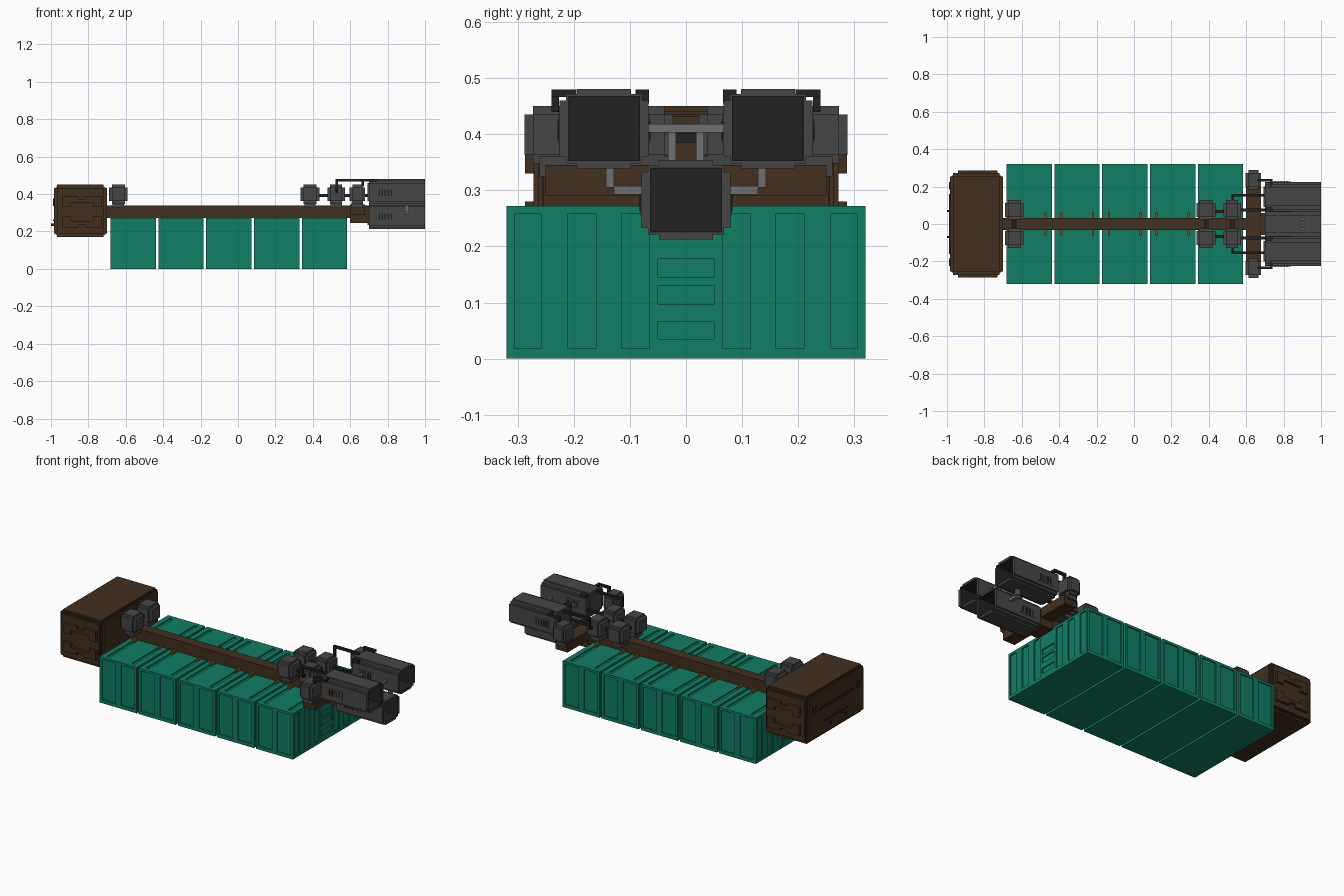
import bpy
import bmesh
from mathutils import Vector

cube = bpy.data.objects.get("Cube")
if cube:
    bpy.data.objects.remove(cube, do_unlink=True)


def material(name, rgb):
    m = bpy.data.materials.new(name)
    m.use_nodes = True
    m.diffuse_color = (*rgb, 1)
    bsdf = m.node_tree.nodes["Principled BSDF"]
    bsdf.inputs["Base Color"].default_value = (*rgb, 1)
    bsdf.inputs["Roughness"].default_value = 0.8
    return m


GREEN = material("cargo green", (0.005, 0.21, 0.13))
BROWN = material("hull brown", (0.055, 0.029, 0.013))
TAN = material("clip tan", (0.22, 0.09, 0.02))
GREY = material("machine grey", (0.062, 0.062, 0.062))
LIGHT = material("strut grey", (0.16, 0.16, 0.16))
BLACK = material("soot black", (0.016, 0.016, 0.016))


def boxes(name, spans, mat):
    """One object made of boxes given as (x0, x1, y0, y1, z0, z1)."""
    bm = bmesh.new()
    for x0, x1, y0, y1, z0, z1 in spans:
        lo, hi = Vector((x0, min(y0, y1), z0)), Vector((x1, max(y0, y1), z1))
        verts = bmesh.ops.create_cube(bm, size=1)["verts"]
        for v in verts:
            v.co = (lo + hi) / 2 + v.co * (hi - lo)
    mesh = bpy.data.meshes.new(name)
    bm.to_mesh(mesh)
    bm.free()
    mesh.materials.append(mat)
    ob = bpy.data.objects.new(name, mesh)
    bpy.context.scene.collection.objects.link(ob)
    return ob


def notched(x0, x1, y0, y1, z0, z1, s):
    """Box whose twelve edges are stepped in by s."""
    y0, y1 = min(y0, y1), max(y0, y1)
    return [(x0, x1, y0 + s, y1 - s, z0 + s, z1 - s),
            (x0 + s, x1 - s, y0, y1, z0 + s, z1 - s),
            (x0 + s, x1 - s, y0 + s, y1 - s, z0, z1)]


# Cargo containers: one box with sunken panels, repeated five times
W, L, H, D = 0.121, 0.32, 0.272, 0.007
cuts = []
for s in (-1, 1):
    for a, b in ((-0.107, -0.017), (0.017, 0.107)):            # long walls
        cuts.append((a, b, s * (L - D), s * (L + 0.02), 0.02, 0.258))
    for x in (-0.08, 0.08):                                    # roof slots
        cuts.append((x - 0.01, x + 0.01, s * 0.03, s * 0.295, H - D, H + 0.02))
    xa, xb = sorted((s * (W - D), s * (W + 0.02)))
    for a, b in ((0.065, 0.115), (0.16, 0.21), (0.258, 0.306)):  # end walls
        for t in (-1, 1):
            cuts.append((xa, xb, t * a, t * b, 0.018, 0.258))
    for a, b in ((0.035, 0.066), (0.097, 0.13), (0.145, 0.178)):
        cuts.append((xa, xb, -0.05, 0.05, a, b))
container = boxes("container_1", [(-W, W, -L, L, 0, H)], GREEN)
cutter = boxes("panel_cutter", cuts, GREEN)
cutter.hide_render = True
mod = container.modifiers.new("panels", "BOOLEAN")
mod.operation, mod.solver, mod.object = "DIFFERENCE", "EXACT", cutter
bpy.context.view_layer.objects.active = container
bpy.ops.object.modifier_apply(modifier=mod.name)
bpy.data.objects.remove(cutter, do_unlink=True)
centres = [-0.56 + 0.2555 * i for i in range(5)]
container.location.x = centres[0]
for i, cx in enumerate(centres[1:], 2):
    copy = bpy.data.objects.new(f"container_{i}", container.data)
    copy.location.x = cx
    bpy.context.scene.collection.objects.link(copy)

# Spine with container clips and the rear cross beam
boxes("spine", [(-0.72, 0.70, -0.031, 0.031, 0.272, 0.338)], BROWN)
boxes("container_clips",
      [(cx + o - 0.006, cx + o + 0.006, -0.065, 0.065, 0.266, 0.284)
       for cx in centres for o in (-0.085, 0.085)], TAN)
boxes("cross_beam", [(0.60, 0.68, -0.25, 0.25, 0.29, 0.345),
                     (0.60, 0.70, -0.06, 0.06, 0.245, 0.335)], BROWN)

# Cabin with raised brackets on both flanks
boxes("cabin", notched(-0.985, -0.70, -0.272, 0.272, 0.17, 0.45, 0.018)
      + notched(-0.976, -0.709, -0.263, 0.263, 0.179, 0.441, 0.006), BROWN)
for side, s in (("left", 1), ("right", -1)):
    ya, yb = s * 0.265, s * 0.287
    brackets = []
    for m in (-1, 1):                       # mirrored about mid height
        for x0, x1, a, b in ((-0.94, -0.895, 0.025, 0.085),
                             (-0.775, -0.73, 0.025, 0.085),
                             (-0.895, -0.855, 0.05, 0.085),
                             (-0.815, -0.775, 0.05, 0.085),
                             (-0.855, -0.815, 0.05, 0.068)):
            z0, z1 = sorted((0.305 + m * a, 0.305 + m * b))
            brackets.append((x0, x1, ya, yb, z0, z1))
    boxes(f"cabin_brackets_{side}", brackets, BROWN)
boxes("cabin_windows", [(-0.989, -0.982, -0.16, 0.16, 0.335, 0.352),
                        (-0.989, -0.982, -0.225, -0.185, 0.335, 0.375),
                        (-0.989, -0.982, 0.185, 0.225, 0.335, 0.375),
                        (-0.989, -0.982, -0.11, 0.11, 0.255, 0.263)], BLACK)
boxes("cabin_prongs", [(-1.0, -0.98, y - 0.006, y + 0.006, 0.23, 0.243)
                       for y in (-0.07, 0.07)], BLACK)

# Stepped pods along the spine and on the ends of the cross beam
pods = [("front", -0.64, 0.05, 0.075), ("middle", 0.385, 0.05, 0.075),
        ("rear", 0.525, 0.047, 0.075), ("outer", 0.638, 0.042, 0.236)]
for label, px, hx, py in pods:
    for side, s in (("left", 1), ("right", -1)):
        boxes(f"{label}_pod_{side}",
              notched(px - hx, px + hx, s * (py - 0.052), s * (py + 0.052),
                      0.348, 0.45, 0.015)
              + [(px - 0.03, px + 0.03, s * (py - 0.045), s * (py + 0.025),
                  0.325, 0.36)], GREY)
boxes("pod_axles", [(px - 0.012, px + 0.012, -0.04, 0.04, 0.385, 0.402)
                    for px in (-0.64, 0.385, 0.525)], BLACK)

# Engines: hollow tubes with raised plates, side vents and a sooty lining
engines = [("left", 0.146, 0.41), ("right", -0.146, 0.41), ("lower", 0, 0.283)]
for label, y, z in engines:
    shell = [(0.70, 0.76, y - 0.068, y + 0.068, z - 0.062, z + 0.062),
             (0.692, 0.71, y - 0.055, y + 0.055, z - 0.048, z + 0.048)]
    lining = [(0.755, 0.765, y - 0.065, y + 0.065, z - 0.059, z + 0.059)]
    vents, frames = [], []
    for s in (-1, 1):
        za, zb = sorted((z + s * 0.058, z + s * 0.062))
        zc, zd = sorted((z + s * 0.061, z + s * 0.071))
        ze, zf = sorted((z + s * 0.056, z + s * 0.0585))
        shell += [(0.70, 1.0, y - 0.068, y + 0.068, za, zb),
                  (0.70, 1.0, y - 0.048, y + 0.048, zc, zd),
                  (0.70, 1.0, y + s * 0.064, y + s * 0.068, z - 0.06, z + 0.06),
                  (0.70, 1.0, y + s * 0.067, y + s * 0.079, z - 0.05, z + 0.05)]
        lining += [(0.76, 0.999, y - 0.064, y + 0.064, ze, zf),
                   (0.76, 0.999, y + s * 0.062, y + s * 0.0645,
                    z - 0.058, z + 0.058)]
        frames.append((0.74, 0.84, y + s * 0.078, y + s * 0.081,
                       z - 0.028, z + 0.022))
        vents += [(0.752 + 0.016 * k, 0.76 + 0.016 * k, y + s * 0.08,
                   y + s * 0.083, z - 0.02, z + 0.014) for k in range(5)]
    boxes(f"{label}_engine_shell", shell, GREY)
    boxes(f"{label}_engine_lining", lining, BLACK)
    boxes(f"{label}_engine_vent_frames", frames, GREY)
    boxes(f"{label}_engine_vents", vents, BLACK)

# Struts tying the three engines together
struts = [(x - 0.006, x + 0.006, -0.07, 0.07, 0.403, 0.418)
          for x in (0.77, 0.925)]
for s in (-1, 1):
    struts += [(0.893, 0.913, s * 0.018, s * 0.032, 0.35, 0.405),
               (0.893, 0.913, s * 0.128, s * 0.143, 0.305, 0.342),
               (0.893, 0.913, s * 0.075, s * 0.128, 0.293, 0.308)]
boxes("engine_struts", struts, LIGHT)

# Black fuel lines feeding the engines
for side, s in (("left", 1), ("right", -1)):
    boxes(f"fuel_lines_{side}", [
        (0.52, 0.705, s * 0.147, s * 0.160, 0.466, 0.48),
        (0.52, 0.534, s * 0.147, s * 0.160, 0.415, 0.47),
        (0.52, 0.534, s * 0.115, s * 0.150, 0.405, 0.42),
        (0.565, 0.705, s * 0.068, s * 0.084, 0.385, 0.40),
        (0.43, 0.485, s * 0.060, s * 0.075, 0.385, 0.40),
        (0.66, 0.74, s * 0.226, s * 0.240, 0.466, 0.48),
        (0.66, 0.674, s * 0.226, s * 0.240, 0.44, 0.47),
        (0.726, 0.74, s * 0.195, s * 0.240, 0.466, 0.48),
        (0.70, 0.74, s * 0.066, s * 0.09, 0.455, 0.48)], BLACK)
